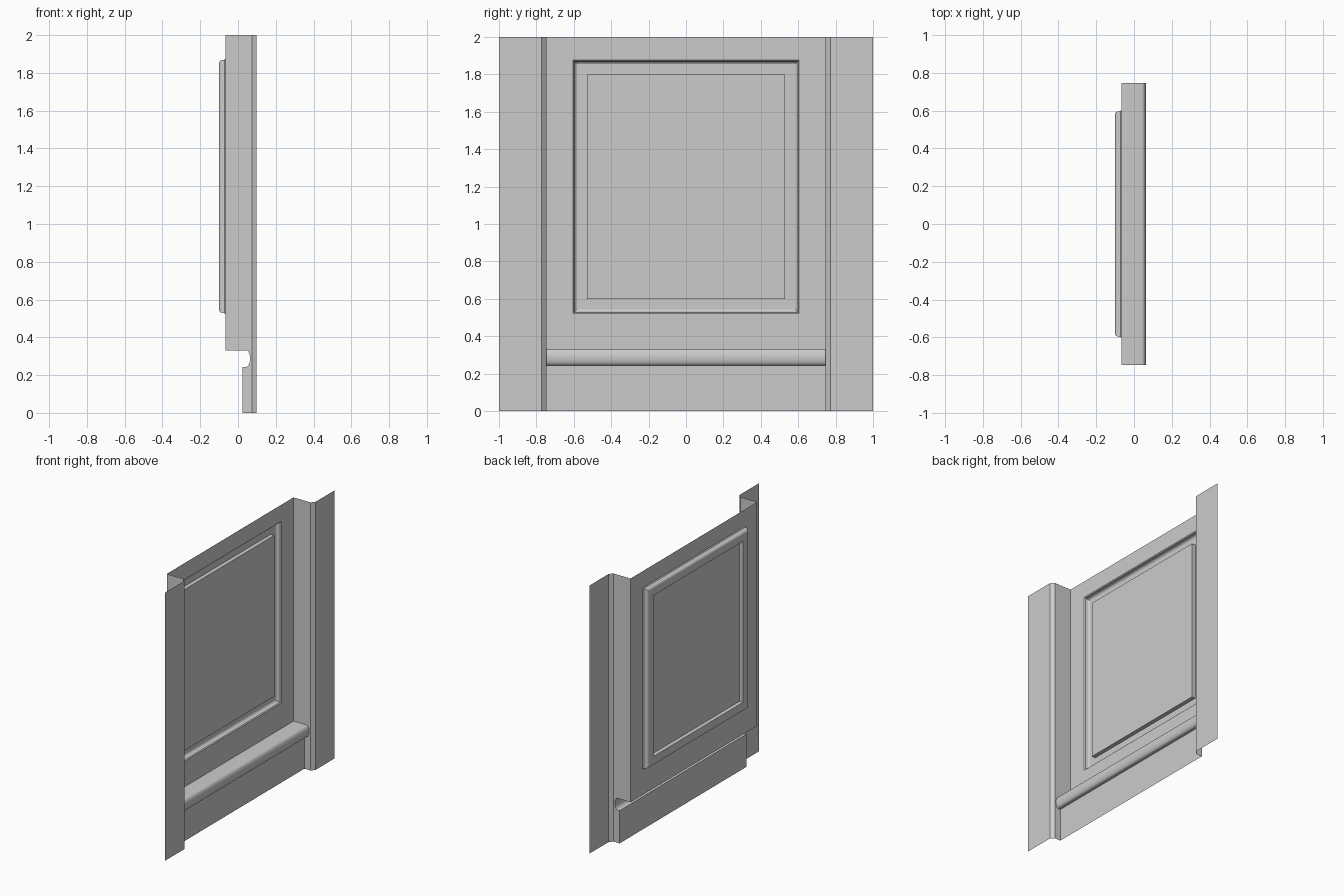
import bpy, math

if "Cube" in bpy.data.objects:
    bpy.data.objects.remove(bpy.data.objects["Cube"])

HALF = 0.747          # half width of the recessed bay
TOP = 2.0
BACK, BASE, EDGE, FACE = -0.065, 0.025, 0.075, 0.098   # depths along x
RAIL_LO, RAIL_HI = 0.244, 0.331


def make(name, verts, faces, mirror=False, smooth=False):
    me = bpy.data.meshes.new(name)
    me.from_pydata(verts, [], faces)
    me.update()
    ob = bpy.data.objects.new(name, me)
    bpy.context.collection.objects.link(ob)
    if mirror:
        m = ob.modifiers.new("mirror_y", 'MIRROR')
        m.use_axis = (False, True, False)
        m.use_mirror_merge = False
    if smooth:
        bpy.ops.object.select_all(action='DESELECT')
        ob.select_set(True)
        bpy.context.view_layer.objects.active = ob
        bpy.ops.object.shade_smooth_by_angle(angle=math.radians(35))
    return ob


def strip(rows, closed=False):
    """Quads joining successive rows of points."""
    n = len(rows[0])
    verts = [p for r in rows for p in r]
    faces = []
    for k in range(len(rows) - 1):
        for i in range(n if closed else n - 1):
            j = (i + 1) % n
            faces.append((k*n + i, k*n + j, (k+1)*n + j, (k+1)*n + i))
    return verts, faces


def across(profile):
    """Sweep an (x, z) profile across the bay."""
    return strip([[(x, -HALF, z), (x, HALF, z)] for x, z in profile])


def rect(x, y, z0, z1):
    return [(x, -y, z0), (x, y, z0), (x, y, z1), (x, -y, z1)]


# rail profile: flat underside, rounded nose, flat top
mid, rad = (RAIL_LO + RAIL_HI) / 2, (RAIL_HI - RAIL_LO) / 2
nose = [(0.043 + 0.021 * math.cos(math.radians(a)),
         mid + rad * math.sin(math.radians(a))) for a in range(-90, 91, 15)]
rail = [(BASE, RAIL_LO)] + nose + [(BACK, RAIL_HI)]

make("skirting_board", *across([(BASE, 0), (BASE, RAIL_LO)]))
make("rounded_rail", *across(rail), smooth=True)

# wall with stepped moulding going in to a raised centre panel
OUT_Y, OUT_LO, OUT_HI = 0.605, 0.521, 1.876
rings = [rect(BACK, HALF, RAIL_HI, TOP)]
for inset, x in [(0, BACK), (0.006, -0.071), (0.009, -0.088), (0.013, -0.095),
                 (0.021, -0.1), (0.077, -0.1), (0.077, -0.07)]:
    rings.append(rect(x, OUT_Y - inset, OUT_LO + inset, OUT_HI - inset))
verts, faces = strip(rings, closed=True)
n = len(verts)
faces.append((n - 4, n - 3, n - 2, n - 1))
make("moulded_wall_panel", verts, faces)

# reveals at the bay ends follow the wall and rail outline
outline = [(BASE, 0)] + rail + [(BACK, TOP), (EDGE, TOP), (EDGE, 0)]
pts = [(x, HALF, z) for x, z in reversed(outline)]
make("bay_reveals", pts, [tuple(range(len(pts)))], mirror=True)

# side pilasters with a chamfered inner edge
plan = [(EDGE, HALF), (FACE, 0.772), (FACE, 1.0)]
make("side_pilasters", *strip([[(x, y, z) for x, y in plan] for z in (0, TOP)]),
     mirror=True)
